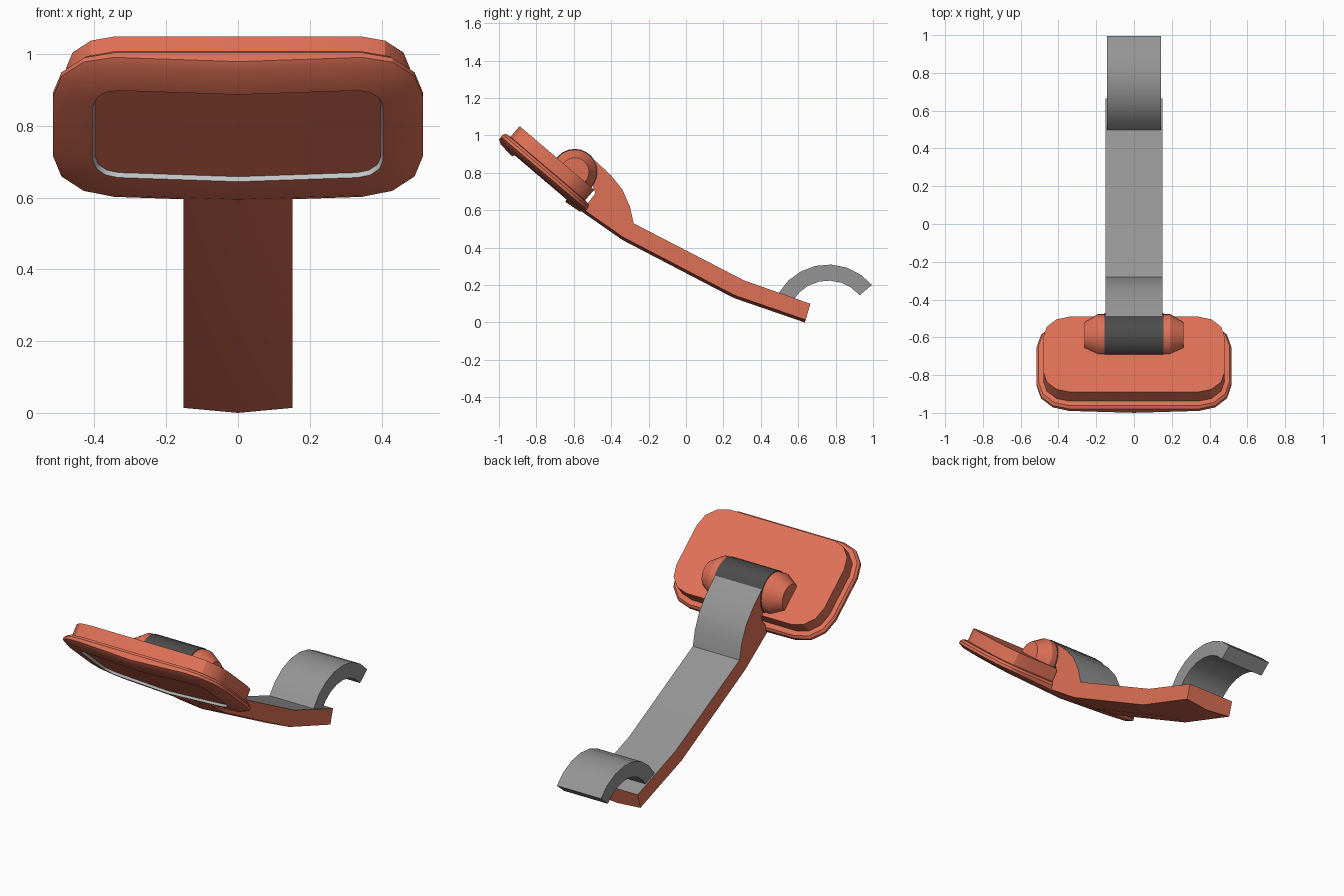
import bpy, bmesh, math
from mathutils import Vector

if "Cube" in bpy.data.objects:
    bpy.data.objects.remove(bpy.data.objects["Cube"])


def material(name, r, g, b):
    m = bpy.data.materials.new(name)
    m.diffuse_color = (r, g, b, 1)
    m.use_nodes = True
    m.node_tree.nodes["Principled BSDF"].inputs["Base Color"].default_value = m.diffuse_color
    return m


RED = material("coral red", 0.74, 0.165, 0.095)
GREY = material("mid grey", 0.30, 0.30, 0.30)
DARK = material("dark grey", 0.072, 0.072, 0.072)
LIGHT = material("light grey", 0.55, 0.57, 0.58)


def finish(bm, name, mats, angle=30):
    bmesh.ops.recalc_face_normals(bm, faces=bm.faces)
    me = bpy.data.meshes.new(name)
    bm.to_mesh(me)
    bm.free()
    ob = bpy.data.objects.new(name, me)
    bpy.context.collection.objects.link(ob)
    for m in mats:
        me.materials.append(m)
    bpy.ops.object.select_all(action='DESELECT')
    ob.select_set(True)
    bpy.context.view_layer.objects.active = ob
    bpy.ops.object.shade_smooth_by_angle(angle=math.radians(angle))
    return ob


def bridge(bm, a, b, mat=0):
    n = len(a)
    for i in range(n):
        j = (i + 1) % n
        bm.faces.new((a[i], a[j], b[j], b[i])).material_index = mat


# --- Tilted head: stacked rounded outlines, front side folded along its middle
ORIGIN = Vector((0, -0.69, 0.88))
ALONG = Vector((0, 0.762, -0.648))
OUT = Vector((0, 0.648, 0.762))


def outline(hx, hu, r, segs=3):
    """Right half from bottom middle to top middle, then the mirrored half."""
    half = [(0, hu)]
    for cy, start in ((hu - r, 90), (r - hu, 0)):
        for k in range(segs + 1):
            a = math.radians(start - 90 * k / segs)
            half.append((hx - r + r * math.cos(a), cy + r * math.sin(a)))
    half.append((0, -hu))
    return half + [(-x, u) for x, u in half[-2:0:-1]]


def head_ring(bm, hx, hu, r, depth, fold):
    verts = []
    for x, u in outline(hx, hu, r):
        n = depth - fold * max(0, 1 - abs(x) / 0.4)
        verts.append(bm.verts.new(ORIGIN + Vector((x, 0, 0)) + ALONG * u + OUT * n))
    return verts


bm = bmesh.new()
sections = [  # half width, half length, corner radius, depth, fold, material
    (0.48, 0.262, 0.14, 0.0, 0.0, 0),
    (0.48, 0.262, 0.14, -0.075, 0.0, 0),
    (0.505, 0.290, 0.165, -0.078, 0.0, 0),
    (0.515, 0.300, 0.17, -0.092, 0.0, 0),
    (0.515, 0.300, 0.17, -0.107, 0.018, 0),
    (0.485, 0.275, 0.15, -0.122, 0.018, 0),
    (0.404, 0.187, 0.07, -0.132, 0.018, 0),
    (0.398, 0.182, 0.065, -0.118, 0.018, 1),
]
rings = [head_ring(bm, *s[:5]) for s in sections]
for a, b, s in zip(rings, rings[1:], sections[1:]):
    bridge(bm, a, b, s[5])
bm.faces.new(rings[0])
last, h = rings[-1], len(rings[-1]) // 2
bm.faces.new(last[:h + 1])
bm.faces.new(last[h:] + last[:1])
finish(bm, "head", [RED, LIGHT])

# --- Arm: side profile swept across x, with a shallow keel underneath
top = [(-0.56, 0.915), (-0.48, 0.86), (-0.40, 0.785), (-0.34, 0.71),
       (-0.30, 0.62), (-0.28, 0.53), (0.31, 0.225), (0.665, 0.10)]
bottom = [(0.64, 0.014), (0.26, 0.145), (-0.335, 0.455), (-0.55, 0.605)]
neck = [(-0.485, 0.69), (-0.50, 0.74), (-0.58, 0.82)]
profile = top + bottom + neck
bm = bmesh.new()
cols = []
for x in (-0.152, 0, 0.152):
    col = []
    for i, (y, z) in enumerate(profile):
        keel = x == 0 and len(top) <= i < len(top) + len(bottom)
        col.append(bm.verts.new((x, y - 0.005 * keel, z - 0.014 * keel)))
    cols.append(col)
for a, b in zip(cols, cols[1:]):
    n = len(a)
    for i in range(n):
        j = (i + 1) % n
        f = bm.faces.new((a[i], a[j], b[j], b[i]))
        f.material_index = 1 if i < len(top) - 1 else 0
bm.faces.new(cols[0])
bm.faces.new(cols[-1])
finish(bm, "arm", [RED, GREY])


# --- Hinge: dark barrel with tapered red ends
def lathe(name, rows, mat, segs=24):
    bm = bmesh.new()
    loops = []
    for x, r in rows:
        loops.append([bm.verts.new((x, -0.595 + r * math.cos(math.tau * k / segs),
                                    0.805 + r * math.sin(math.tau * k / segs)))
                      for k in range(segs)])
    for a, b in zip(loops, loops[1:]):
        bridge(bm, a, b)
    bm.faces.new(loops[0])
    bm.faces.new(loops[-1])
    return finish(bm, name, [mat])


lathe("hinge_barrel", [(-0.155, 0.123), (0.155, 0.123)], DARK)
for side, label in ((-1, "left"), (1, "right")):
    lathe("hinge_end_" + label,
          [(side * 0.15, 0.119), (side * 0.19, 0.119), (side * 0.262, 0.076)], RED)

# --- Curved clip at the far end
bm = bmesh.new()
steps, loops = 7, []
for k in range(steps + 1):
    a = math.radians(40 + 110 * k / steps)
    loops.append([bm.verts.new((x, 0.76 + r * math.cos(a), 0.004 + r * math.sin(a)))
                  for x, r in ((-0.143, 0.306), (0.143, 0.306), (0.143, 0.22), (-0.143, 0.22))])
for a, b in zip(loops, loops[1:]):
    bridge(bm, a, b)
bm.faces.new(loops[0])
bm.faces.new(loops[-1])
finish(bm, "clip", [GREY])
